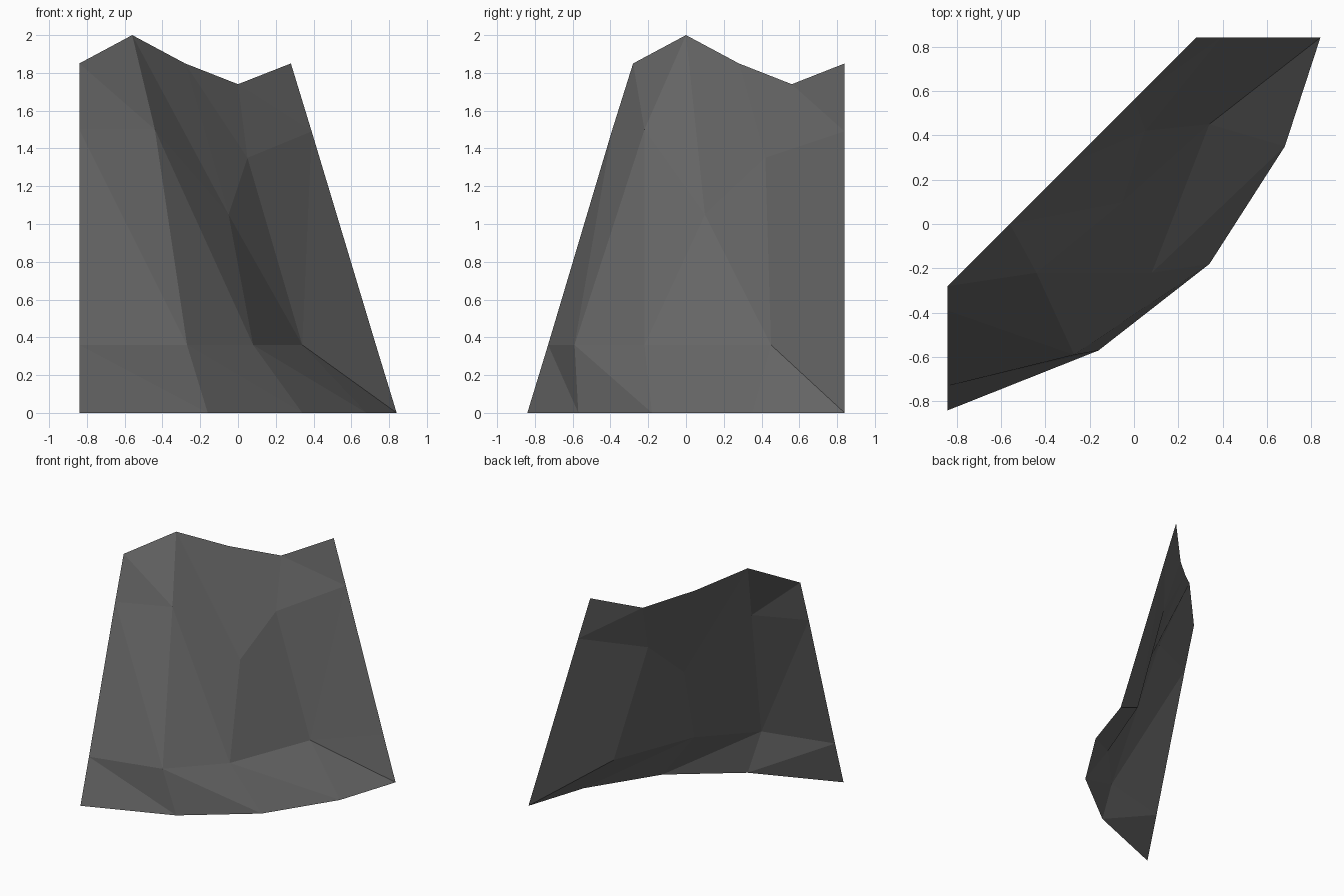
import bpy

if "Cube" in bpy.data.objects:
    bpy.data.objects.remove(bpy.data.objects["Cube"])

# Profiles of the cliff sheet: rows from the ground up, columns from left to right
bottom = [(-0.84, -0.84, 0), (-0.16, -0.57, 0), (0.34, -0.18, 0), (0.68, 0.35, 0), (0.84, 0.84, 0)]
low = [(-0.84, -0.73, 0.36), (-0.27, -0.59, 0.36), (0.08, -0.22, 0.36), (0.34, 0.45, 0.36), (0.73, 0.84, 0.36)]
high = [(-0.84, -0.39, 1.5), (-0.44, -0.22, 1.5), (-0.05, 0.1, 1.05), (0.05, 0.42, 1.35), (0.39, 0.84, 1.49)]
# The rim follows a straight diagonal with an uneven height
rim = [(-0.84 + 0.28 * i, -0.28 + 0.28 * i, z) for i, z in enumerate((1.85, 2.0, 1.85, 1.74, 1.85))]
rows = [bottom, low, high, rim]
cols = len(bottom)

# Cells (row, column) whose crease rises to the right; the others fall to the right
rising = {(1, 3)}

verts = [p for row in rows for p in row]
faces = []
for r in range(len(rows) - 1):
    for c in range(cols - 1):
        a = r * cols + c
        b, d = a + 1, a + cols
        e = d + 1
        faces += [(a, b, e), (a, e, d)] if (r, c) in rising else [(a, b, d), (b, e, d)]

# Cliff wall: one open, flat-shaded sheet
mesh = bpy.data.meshes.new("cliff_wall")
mesh.from_pydata(verts, [], faces)
mesh.update()
wall = bpy.data.objects.new("cliff_wall", mesh)
bpy.context.collection.objects.link(wall)

stone = bpy.data.materials.new("dark grey stone")
stone.diffuse_color = (0.135, 0.135, 0.135, 1)
stone.use_nodes = True
stone.node_tree.nodes["Principled BSDF"].inputs["Base Color"].default_value = stone.diffuse_color
mesh.materials.append(stone)
